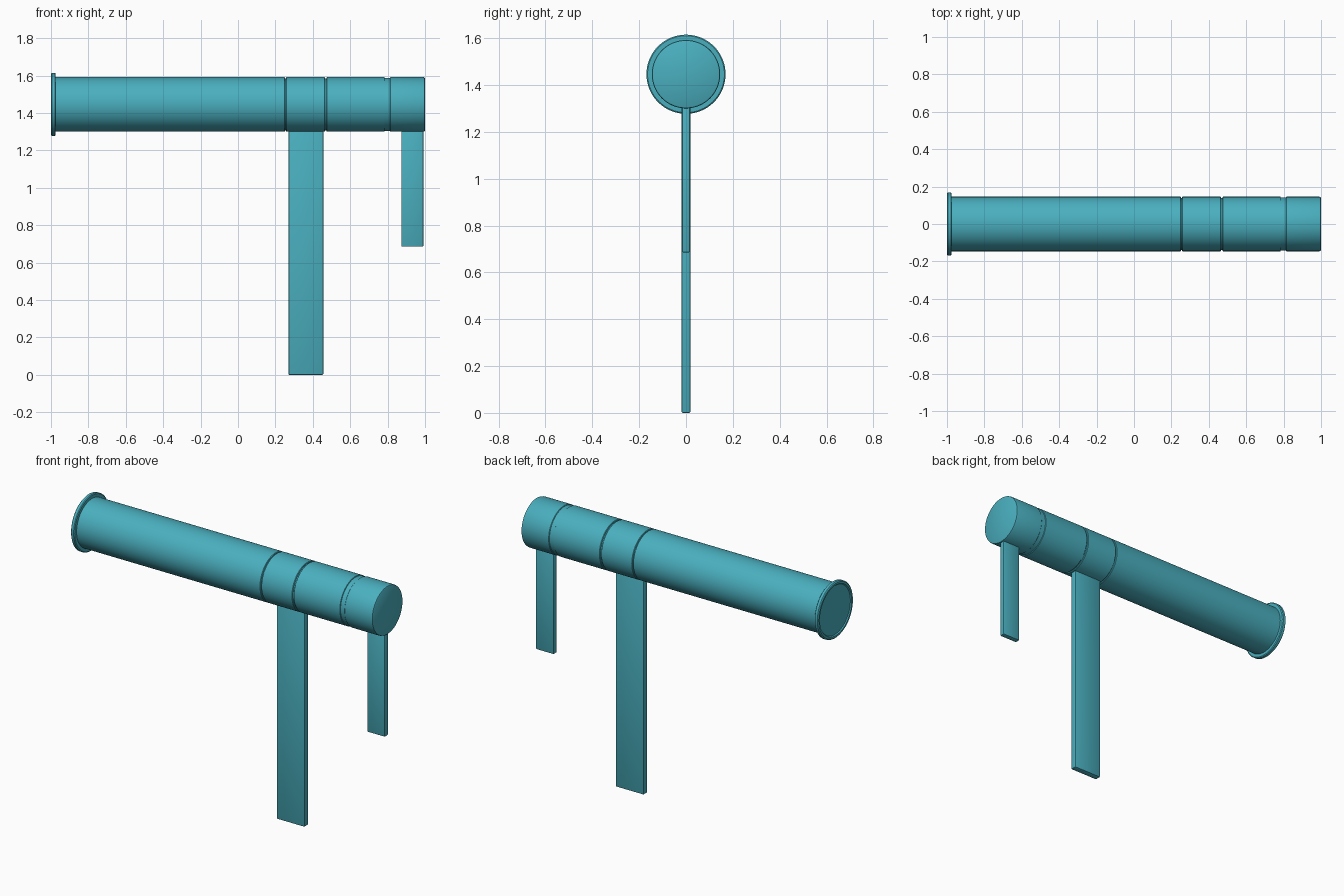
import bpy, bmesh, math

if "Cube" in bpy.data.objects:
    bpy.data.objects.remove(bpy.data.objects["Cube"])

CZ, R, SEG = 1.446, 0.146, 64

teal = bpy.data.materials.new("teal")
teal.diffuse_color = (0.068, 0.43, 0.52, 1)
teal.use_nodes = True
teal.node_tree.nodes["Principled BSDF"].inputs["Base Color"].default_value = teal.diffuse_color


def finish(name, bm):
    bmesh.ops.recalc_face_normals(bm, faces=bm.faces)
    me = bpy.data.meshes.new(name)
    bm.to_mesh(me)
    bm.free()
    me.materials.append(teal)
    ob = bpy.data.objects.new(name, me)
    bpy.context.collection.objects.link(ob)
    bpy.ops.object.select_all(action='DESELECT')
    ob.select_set(True)
    bpy.context.view_layer.objects.active = ob
    bpy.ops.object.shade_smooth_by_angle(angle=math.radians(35))
    return ob


def lathe(name, profile):
    """Revolve (x, radius) points around the tube axis and cap both ends."""
    bm = bmesh.new()
    rings = []
    for x, r in profile:
        rings.append([bm.verts.new((x, r * math.cos(2 * math.pi * i / SEG),
                                    CZ + r * math.sin(2 * math.pi * i / SEG)))
                      for i in range(SEG)])
    for a, b in zip(rings, rings[1:]):
        for i in range(SEG):
            j = (i + 1) % SEG
            bm.faces.new((a[i], a[j], b[j], b[i]))
    bm.faces.new(rings[0])
    bm.faces.new(rings[-1])
    return finish(name, bm)


def strap(name, x0, x1, z0, z1, half):
    """Flat hanging strip with softened edges."""
    bm = bmesh.new()
    bmesh.ops.create_cube(bm, size=1)
    for v in bm.verts:
        v.co.x = x1 if v.co.x > 0 else x0
        v.co.y = half if v.co.y > 0 else -half
        v.co.z = z1 if v.co.z > 0 else z0
    bmesh.ops.bevel(bm, geom=bm.edges[:], offset=0.005, segments=2,
                    profile=0.5, affect='EDGES')
    return finish(name, bm)


# Main tube with flanged end and slightly recessed end disc
lathe("main_tube", [(-0.994, 0.147), (-1.0, 0.152), (-1.0, 0.163), (-0.995, 0.169),
                    (-0.979, 0.169), (-0.975, 0.164), (-0.975, R), (0.249, R),
                    (0.252, R - 0.003)])

# Inner core showing in the narrow joints
lathe("inner_core", [(0.2, 0.139), (0.9, 0.139)])

# Bands following the tube
e = 0.003
lathe("strap_band", [(0.257, R - e), (0.260, R), (0.462, R), (0.465, R - e)])
lathe("middle_band", [(0.473, R - e), (0.476, R), (0.782, R), (0.784, R - e)])
lathe("joint_ring", [(0.78, R - 0.004), (0.82, R - 0.004)])
lathe("end_cap", [(0.812, R - e), (0.815, R), (0.990, R), (0.997, R - 0.002),
                  (1.0, R - 0.007)])

# Hanging straps
strap("long_strap", 0.27, 0.456, 0.0, 1.33, 0.019)
strap("short_strap", 0.873, 0.991, 0.685, 1.33, 0.016)
